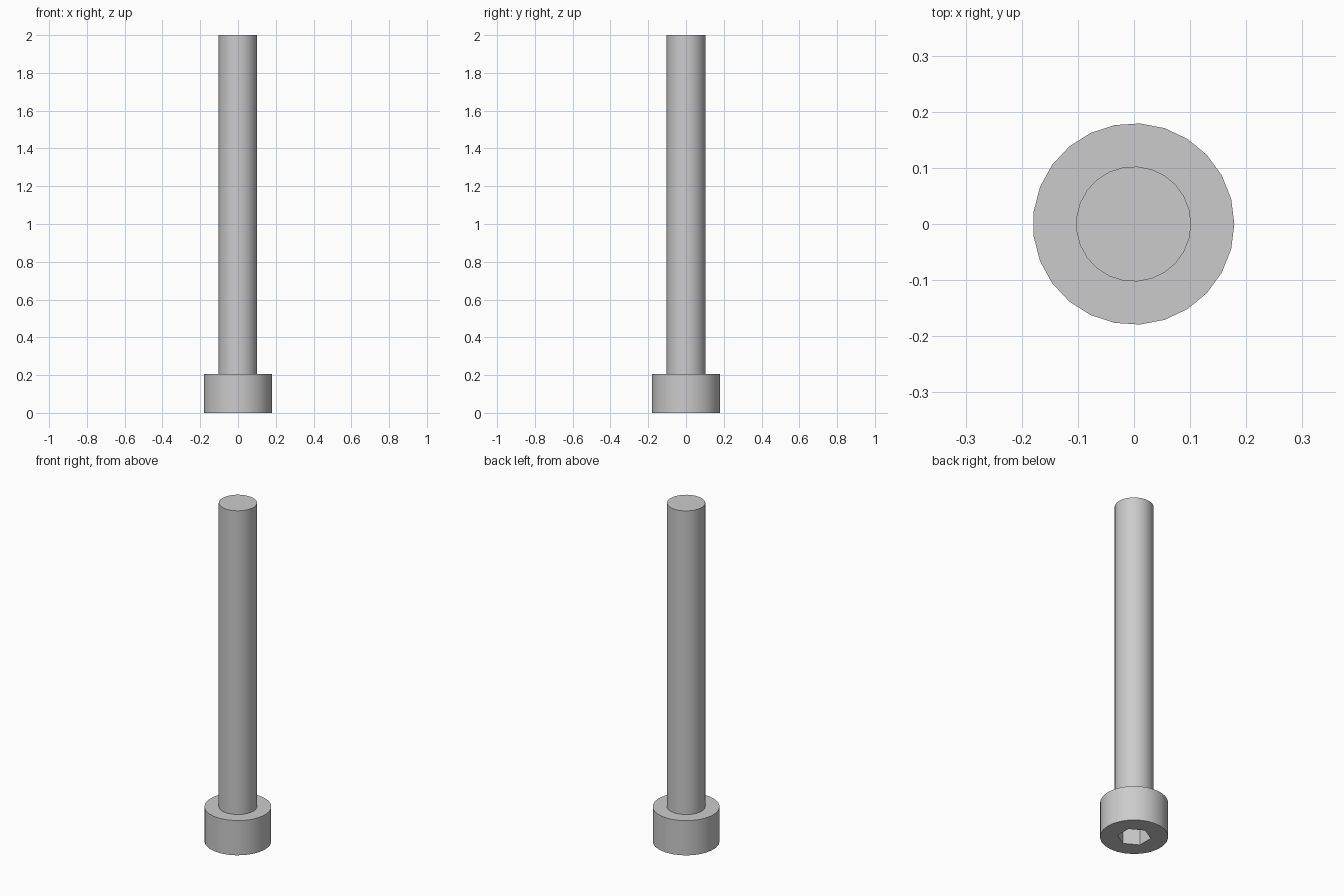
import bpy
import bmesh
import math

SCALE = 2 / 39          # model units per millimetre of the bolt
SIDES = 25
HEAD_R, SHAFT_R = 3.5 * SCALE, 2 * SCALE
HEAD_H, LENGTH = 4 * SCALE, 2.0
SOCKET_R = 3 / math.sqrt(3) * SCALE
SOCKET_DEPTH = 2 * SCALE
AXIS_X = -HEAD_R * (1 - math.cos(math.pi / SIDES)) / 2   # centres the odd-sided outline

old = bpy.data.objects.get("Cube")
if old:
    bpy.data.objects.remove(old, do_unlink=True)

steel = bpy.data.materials.new("grey steel")
steel.use_nodes = True
colour = (0.6, 0.6, 0.6, 1)
steel.diffuse_color = colour
steel.node_tree.nodes["Principled BSDF"].inputs["Base Color"].default_value = colour


def ring(bm, radius, z, sides=SIDES, turn=0.0):
    """Closed loop of vertices around the bolt axis."""
    angles = [turn + math.tau * i / sides for i in range(sides)]
    return [bm.verts.new((radius * math.cos(a), radius * math.sin(a), z)) for a in angles]


def wall(bm, a, b):
    """Quads joining two rings of equal count."""
    n = len(a)
    for i in range(n):
        j = (i + 1) % n
        bm.faces.new((a[i], a[j], b[j], b[i]))


def finish(bm, name):
    mesh = bpy.data.meshes.new(name)
    bm.to_mesh(mesh)
    bm.free()
    mesh.materials.append(steel)
    obj = bpy.data.objects.new(name, mesh)
    obj.location.x = AXIS_X
    bpy.context.collection.objects.link(obj)
    bpy.ops.object.select_all(action='DESELECT')
    obj.select_set(True)
    bpy.context.view_layer.objects.active = obj
    bpy.ops.object.shade_smooth_by_angle(angle=math.radians(30))
    return obj


# Cylindrical head with a hexagonal socket in its underside
bm = bmesh.new()
base = ring(bm, HEAD_R, 0)
rim = ring(bm, HEAD_R, HEAD_H)
seat = ring(bm, SHAFT_R, HEAD_H)
mouth = ring(bm, SOCKET_R, 0, 6, math.pi / 6)
floor = ring(bm, SOCKET_R, SOCKET_DEPTH, 6, math.pi / 6)
wall(bm, base, rim)
wall(bm, rim, seat)
wall(bm, floor, mouth)
bm.faces.new(list(reversed(floor)))
under = [e for e in bm.edges if all(v.co.z == 0 for v in e.verts)]
filled = bmesh.ops.triangle_fill(bm, use_beauty=True, edges=under, normal=(0, 0, -1))
for face in [g for g in filled["geom"] if isinstance(g, bmesh.types.BMFace)]:
    face.normal_update()
    if face.normal.z > 0:
        face.normal_flip()
finish(bm, "bolt_head")

# Plain shaft standing on the head
bm = bmesh.new()
foot = ring(bm, SHAFT_R, HEAD_H)
tip = ring(bm, SHAFT_R, LENGTH)
wall(bm, foot, tip)
bm.faces.new(tip)
finish(bm, "bolt_shaft")
